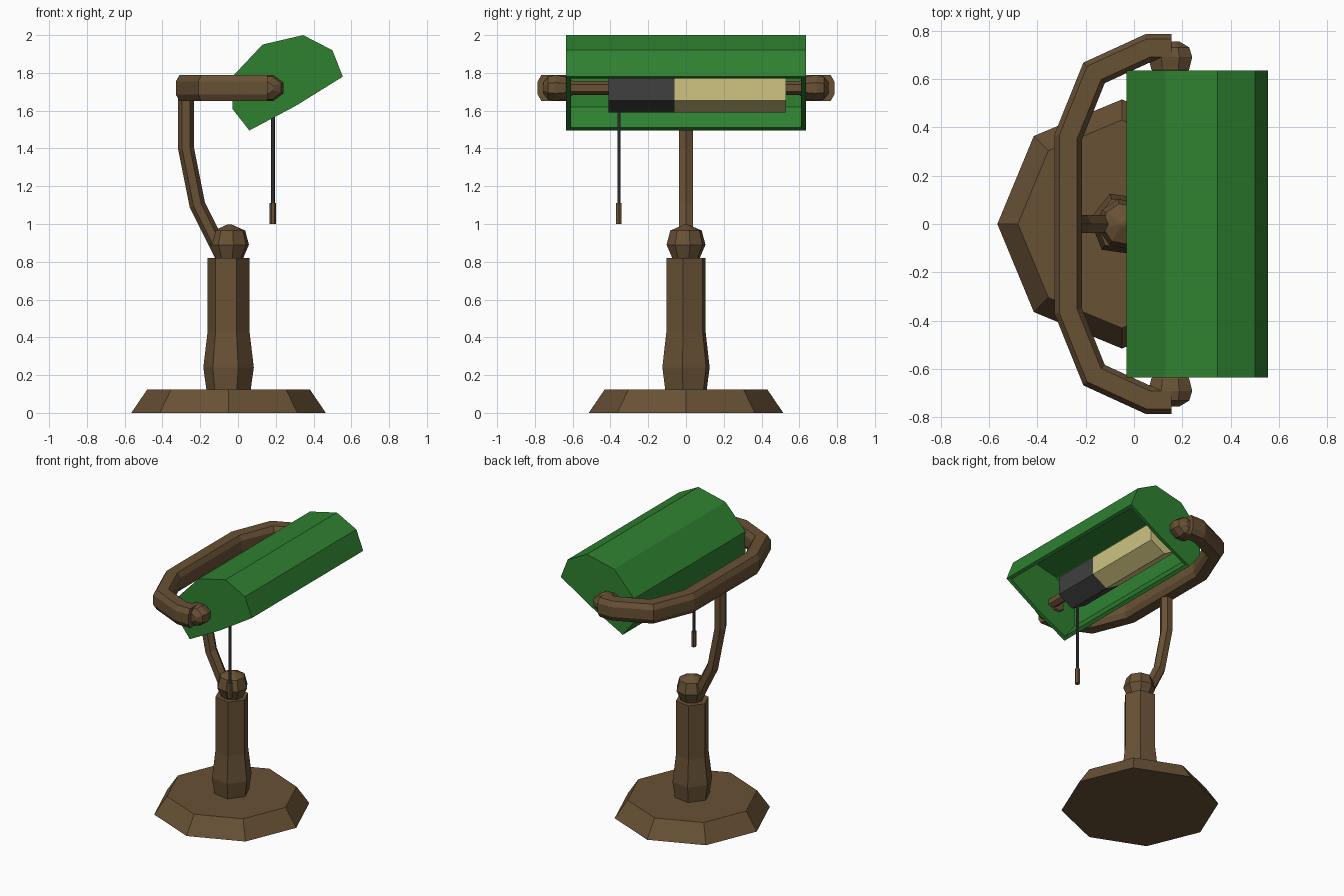
import bpy, bmesh, math
from mathutils import Vector

if "Cube" in bpy.data.objects:
    bpy.data.objects.remove(bpy.data.objects["Cube"], do_unlink=True)


def material(name, rgb):
    m = bpy.data.materials.new(name)
    m.use_nodes = True
    m.diffuse_color = (*rgb, 1)
    m.node_tree.nodes["Principled BSDF"].inputs["Base Color"].default_value = (*rgb, 1)
    return m


BRONZE = material("bronze", (0.14, 0.083, 0.036))
GREEN = material("green glass", (0.028, 0.22, 0.03))
CREAM = material("bulb cream", (0.62, 0.55, 0.22))
BLACK = material("socket black", (0.05, 0.05, 0.05))


def finish(name, bm, mat):
    bmesh.ops.recalc_face_normals(bm, faces=bm.faces)
    mesh = bpy.data.meshes.new(name)
    bm.to_mesh(mesh)
    bm.free()
    mesh.materials.append(mat)
    ob = bpy.data.objects.new(name, mesh)
    bpy.context.collection.objects.link(ob)
    return ob


def loft(name, rings, mat):
    """Skin a list of equal-length rings and close both ends."""
    bm = bmesh.new()
    rows = [[bm.verts.new(p) for p in ring] for ring in rings]
    n = len(rows[0])
    for a, b in zip(rows, rows[1:]):
        for i in range(n):
            j = (i + 1) % n
            bm.faces.new((a[i], a[j], b[j], b[i]))
    bm.faces.new(rows[0])
    bm.faces.new(rows[-1])
    return finish(name, bm, mat)


def circle(n, r, turn=0.0):
    angles = [turn + math.tau * i / n for i in range(n)]
    return [(r * math.cos(a), r * math.sin(a)) for a in angles]


def turned(name, x, y, profile, sides, mat, turn=0.0):
    """Upright lathe shape from (radius, height) pairs."""
    rings = [[(x + u, y + v, z) for u, v in circle(sides, r, turn)] for r, z in profile]
    return loft(name, rings, mat)


def sweep(name, path, section, up, mat):
    """Mitred sweep of a (side, up) section along a flat path."""
    path, up = [Vector(p) for p in path], Vector(up)
    rings = []
    for i, p in enumerate(path):
        before = (p - path[max(i - 1, 0)]).normalized()
        after = (path[min(i + 1, len(path) - 1)] - p).normalized()
        tangent = (before + after).normalized()
        stretch = 1 / max(tangent.dot(after if i == 0 else before), 0.3)
        side = tangent.cross(up)
        rings.append([p + side * u * stretch + up * v for u, v in section])
    return loft(name, rings, mat)


# Base, post and finial
CX = -0.05
turned("base", CX, 0, [(0.515, 0), (0.43, 0.125)], 8, BRONZE)
turned("post", CX, 0, [(0.118, 0.12), (0.135, 0.24), (0.112, 0.43), (0.112, 0.82)],
       6, BRONZE, math.radians(-8))
turned("finial", CX + 0.005, 0,
       [(0.07, 0.81), (0.105, 0.89), (0.085, 0.965), (0.01, 0.998)], 8, BRONZE, 0.2)

# Curved stem from the finial up to the yoke
sweep("stem", [(-0.08, 0, 0.83), (-0.215, 0, 1.1), (-0.275, 0, 1.4), (-0.275, 0, 1.7)],
      circle(6, 0.042), (0, 1, 0), BRONZE)

# Horizontal yoke that reaches around to both ends of the shade
half = [(-0.272, 0.36), (-0.165, 0.625), (0.06, 0.728), (0.155, 0.728)]
yoke = [(x, -y, 1.72) for x, y in reversed(half)] + [(x, y, 1.72) for x, y in half]
quarter = [(0.057, 0.035), (0.037, 0.07)]
top = quarter + [(-u, v) for u, v in reversed(quarter)]
sweep("yoke", yoke, top + [(-u, -v) for u, v in top], (0, 0, 1), BRONZE)

# Pivot knobs
for label, s in (("left", 1), ("right", -1)):
    rings = []
    for y, r in ((0.60, 0.055), (0.64, 0.085), (0.69, 0.098), (0.73, 0.085), (0.755, 0.04)):
        rings.append([(0.15 + u, s * y, 1.72 + 0.76 * v)
                      for u, v in circle(8, r, math.pi / 8)])
    loft(label + "_knob", rings, BRONZE)

# Hollow shade, open along its slanted lower side
outline = [(0.06, 1.495), (-0.03, 1.61), (-0.03, 1.78), (0.13, 1.95), (0.345, 2.0),
           (0.50, 1.92), (0.555, 1.78), (0.305, 1.625)]
bm = bmesh.new()
ends = [[bm.verts.new((x, y, z)) for x, z in outline] for y in (-0.635, 0.635)]
for i in range(6):
    bm.faces.new((ends[0][i], ends[0][i + 1], ends[1][i + 1], ends[1][i]))
for end in ends:
    bm.faces.new(end)
bmesh.ops.recalc_face_normals(bm, faces=bm.faces)
cap = max(bm.faces, key=lambda f: f.calc_center_median().y)
if cap.normal.y < 0:
    bmesh.ops.reverse_faces(bm, faces=bm.faces)
mesh = bpy.data.meshes.new("shade")
bm.to_mesh(mesh)
bm.free()
mesh.materials.append(GREEN)
shade = bpy.data.objects.new("shade", mesh)
bpy.context.collection.objects.link(shade)
shell = shade.modifiers.new("thickness", "SOLIDIFY")
shell.thickness = 0.025
shell.offset = -1
shell.use_even_offset = True


# Bulb, socket and rod inside the shade
def bar(name, y0, y1, r, mat):
    ring = circle(6, r, math.pi / 6)
    loft(name, [[(0.185 + u, y, 1.72 + v) for u, v in ring] for y in (y0, y1)], mat)


bar("rod", -0.62, 0.62, 0.036, BRONZE)
bar("socket", -0.41, -0.06, 0.13, BLACK)
bar("bulb", -0.06, 0.53, 0.13, CREAM)

# Pull cord and its handle
turned("pull_cord", 0.185, -0.355, [(0.01, 1.09), (0.01, 1.62)], 6, BLACK)
turned("pull_handle", 0.185, -0.355, [(0.017, 1.0), (0.017, 1.11)], 6, BRONZE)
